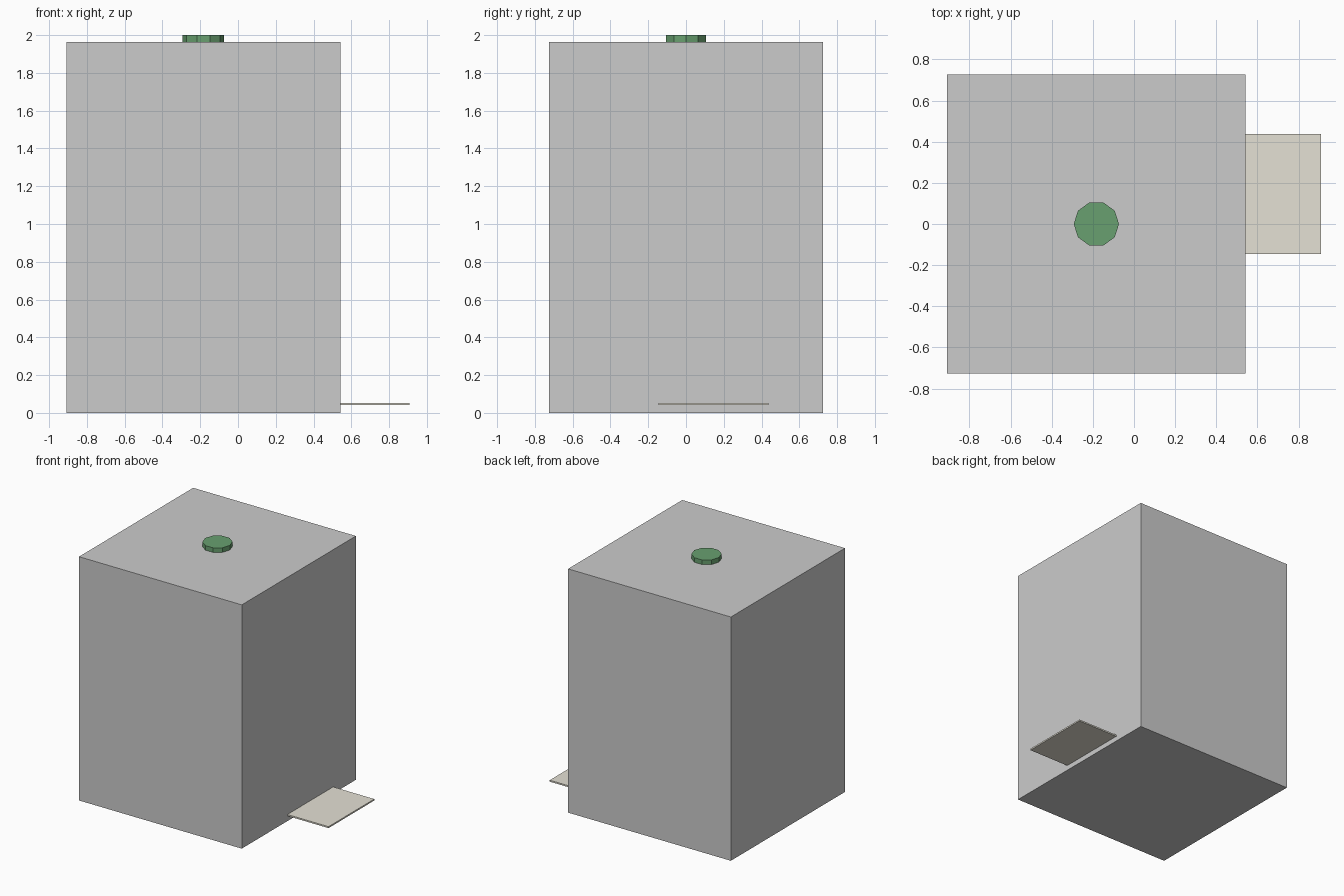
import bpy

if "Cube" in bpy.data.objects:
    bpy.data.objects.remove(bpy.data.objects["Cube"])


def paint(obj, name, color):
    mat = bpy.data.materials.new(name)
    mat.diffuse_color = (*color, 1.0)
    mat.use_nodes = True
    mat.node_tree.nodes["Principled BSDF"].inputs["Base Color"].default_value = mat.diffuse_color
    obj.data.materials.append(mat)


def box(name, lo, hi):
    centre = [(a + b) / 2 for a, b in zip(lo, hi)]
    bpy.ops.mesh.primitive_cube_add(size=1, location=centre)
    obj = bpy.context.object
    obj.name = name
    obj.scale = [b - a for a, b in zip(lo, hi)]
    bpy.ops.object.transform_apply(location=False, rotation=False, scale=True)
    return obj


TOP = 1.963  # height of the cabinet body

# Tall cabinet body
box("cabinet_body", (-0.908, -0.726, 0), (0.542, 0.726, TOP))

# Thin tray sticking out low on the right side
tray = box("side_tray", (0.542, -0.145, 0.041), (0.908, 0.437, 0.053))
paint(tray, "tray_beige", (0.78, 0.75, 0.66))

# Ten-sided cap on the top, a corner pointing along x
bpy.ops.mesh.primitive_cylinder_add(
    vertices=10, radius=0.11, depth=2 - TOP,
    location=(-0.183, 0, (2 + TOP) / 2), rotation=(0, 0, 1.5707963))
cap = bpy.context.object
cap.name = "top_cap"
paint(cap, "cap_green", (0.14, 0.35, 0.16))
